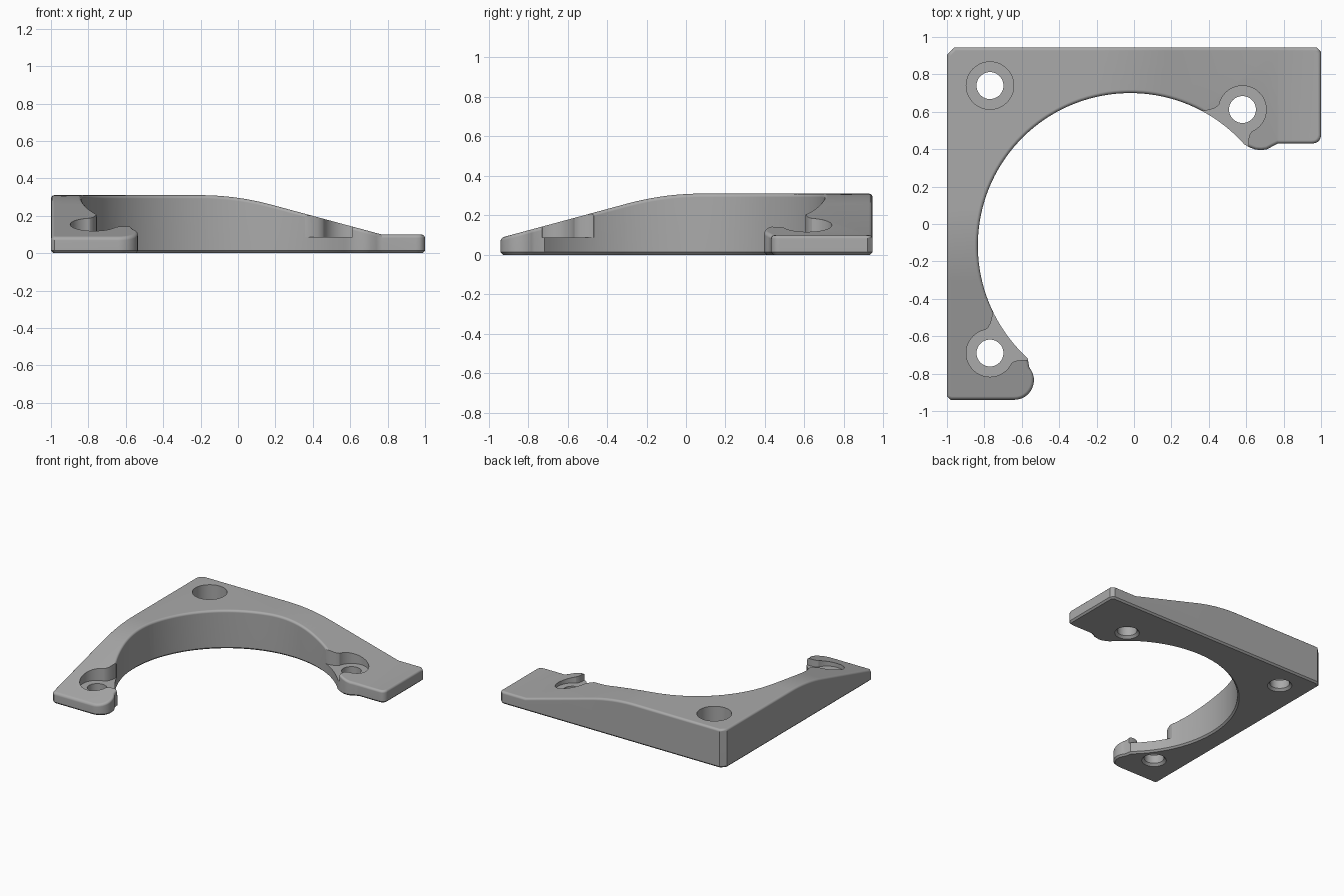
import bpy, bmesh, math
from mathutils import Vector

if "Cube" in bpy.data.objects:
    bpy.data.objects.remove(bpy.data.objects["Cube"], do_unlink=True)

HEIGHT, FILLET, FLOOR = 0.31, 0.018, 0.087
BORE, BORE_R = Vector((-0.02, -0.115)), 0.815
RAMP = 0.38                      # length of the curved start of each slope

grey = bpy.data.materials.new("grey_plastic")
grey.use_nodes = True
grey.diffuse_color = (0.4, 0.4, 0.4, 1)
grey.node_tree.nodes["Principled BSDF"].inputs["Base Color"].default_value = (0.4, 0.4, 0.4, 1)


def arc(center, r, a0, a1, n):
    """Points on an arc, angles in degrees."""
    angles = [math.radians(a0 + (a1 - a0) * i / n) for i in range(n + 1)]
    return [Vector((center[0] + r * math.cos(a), center[1] + r * math.sin(a))) for a in angles]


def inset(pts, d):
    """Move a counter-clockwise outline inwards by d with mitred corners."""
    out = []
    for i, p in enumerate(pts):
        a = (p - pts[i - 1]).normalized()
        b = (pts[(i + 1) % len(pts)] - p).normalized()
        na, nb = Vector((-a.y, a.x)), Vector((-b.y, b.x))
        out.append(p + (na + nb) * d / (1 + na.dot(nb)))
    return out


def stack(layers):
    """Closed solid through a list of (outline, z) layers."""
    bm = bmesh.new()
    rings = [[bm.verts.new((p.x, p.y, z)) for p in pts] for pts, z in layers]
    n = len(rings[0])
    for low, high in zip(rings, rings[1:]):
        for i in range(n):
            j = (i + 1) % n
            bm.faces.new((low[i], low[j], high[j], high[i]))
    bm.faces.new(rings[0][::-1])
    bm.faces.new(rings[-1])
    bmesh.ops.recalc_face_normals(bm, faces=bm.faces)
    return bm


def make_object(name, bm):
    mesh = bpy.data.meshes.new(name)
    bm.to_mesh(mesh)
    bm.free()
    mesh.materials.append(grey)
    obj = bpy.data.objects.new(name, mesh)
    bpy.context.collection.objects.link(obj)
    return obj


def drop(t):
    """Fall of the top surface at distance t along an arm."""
    if t <= 0:
        return 0
    slope = 0.27
    return slope * t * t / (2 * RAMP) if t < RAMP else slope * (t - RAMP / 2)


def top_height(x, y):
    return HEIGHT - max(drop(min(x + 0.2, 0.97)), drop(0.08 - y))


# Plan outline, counter-clockwise: outer corners, left arm tip, bore, right arm nub
outline = [Vector(p) for p in ((0.975, 0.945), (-0.96, 0.945), (-1, 0.905), (-1, -0.92), (-0.98, -0.94))]
outline += arc((-0.64, -0.835), 0.105, -90, 40, 12)
outline += arc(BORE, BORE_R, 227.7, 41.5, 72)[::1]
outline += [Vector(p) for p in ((0.62, 0.409), (0.65, 0.398), (0.68, 0.395), (0.71, 0.399),
                                (0.74, 0.415), (0.77, 0.43), (0.95, 0.43))]
outline += arc((0.955, 0.475), 0.045, -70, 0, 4) + [Vector((1, 0.92))]

# Body with chamfered bottom and rounded top edge
layers = [(inset(outline, 0.013), 0), (outline, 0.013)]
for k in range(4):
    a = math.radians(30 * k)
    layers.append((inset(outline, FILLET * (1 - math.cos(a))), HEIGHT - FILLET * (1 - math.sin(a))))
bm = stack(layers)

# Slice the arms across and lower the top along the slopes
steps = [RAMP * i / 10 for i in range(11)]
cuts = [((t - 0.2, 0, 0), (1, 0, 0)) for t in steps + [0.97]]
cuts += [((0, 0.08 - t, 0), (0, 1, 0)) for t in steps]
for co, no in cuts:
    bmesh.ops.bisect_plane(bm, geom=bm.verts[:] + bm.edges[:] + bm.faces[:],
                           dist=1e-5, plane_co=co, plane_no=no)
for v in bm.verts:
    if v.co.z > 0.1:
        v.co.z += top_height(v.co.x, v.co.y) - HEIGHT
body = make_object("corner_bracket", bm)


def cut(name, bm):
    """Subtract a solid from the body."""
    cutter = make_object(name, bm)
    cutter.hide_render = True
    mod = body.modifiers.new(name, "BOOLEAN")
    mod.operation, mod.solver, mod.object = "DIFFERENCE", "EXACT", cutter
    bpy.context.view_layer.objects.active = body
    bpy.ops.object.modifier_apply(modifier=mod.name)
    bpy.data.objects.remove(cutter, do_unlink=True)


def flared_pocket(center):
    """Round pocket whose mouth flares open into the bore."""
    u = (BORE - center).normalized()
    v = Vector((-u.y, u.x))
    side = [(0.058, 0.113), (0.075, 0.114), (0.095, 0.122), (0.115, 0.136), (0.133, 0.15),
            (0.145, 0.168), (0.3, 0.168)]
    local = [(p.x, p.y) for p in arc((0, 0), 0.127, 63, 297, 40)]
    local += [(a, -b) for a, b in side] + side[::-1]
    return [center + u * a + v * b for a, b in local]


# Screw pockets and through holes with a chamfered underside
for name, pos, open_side in (("corner", (-0.77, 0.74), False), ("right_arm", (0.58, 0.612), True),
                             ("left_arm", (-0.77, -0.69), True)):
    center = Vector(pos)
    shape = flared_pocket(center) if open_side else arc(center, 0.127, 0, 352.5, 47)
    cut(name + "_pocket", stack([(shape, FLOOR), (shape, 0.5)]))
    rings = [(arc(center, r, 0, 352.5, 47), z) for r, z in ((0.1, -0.01), (0.072, 0.018), (0.072, 0.2))]
    cut(name + "_hole", stack(rings))

# Shading
bpy.ops.object.select_all(action="DESELECT")
body.select_set(True)
bpy.context.view_layer.objects.active = body
bpy.ops.object.shade_smooth_by_angle(angle=math.radians(35))
weighted = body.modifiers.new("even_shading", "WEIGHTED_NORMAL")
weighted.keep_sharp = True
